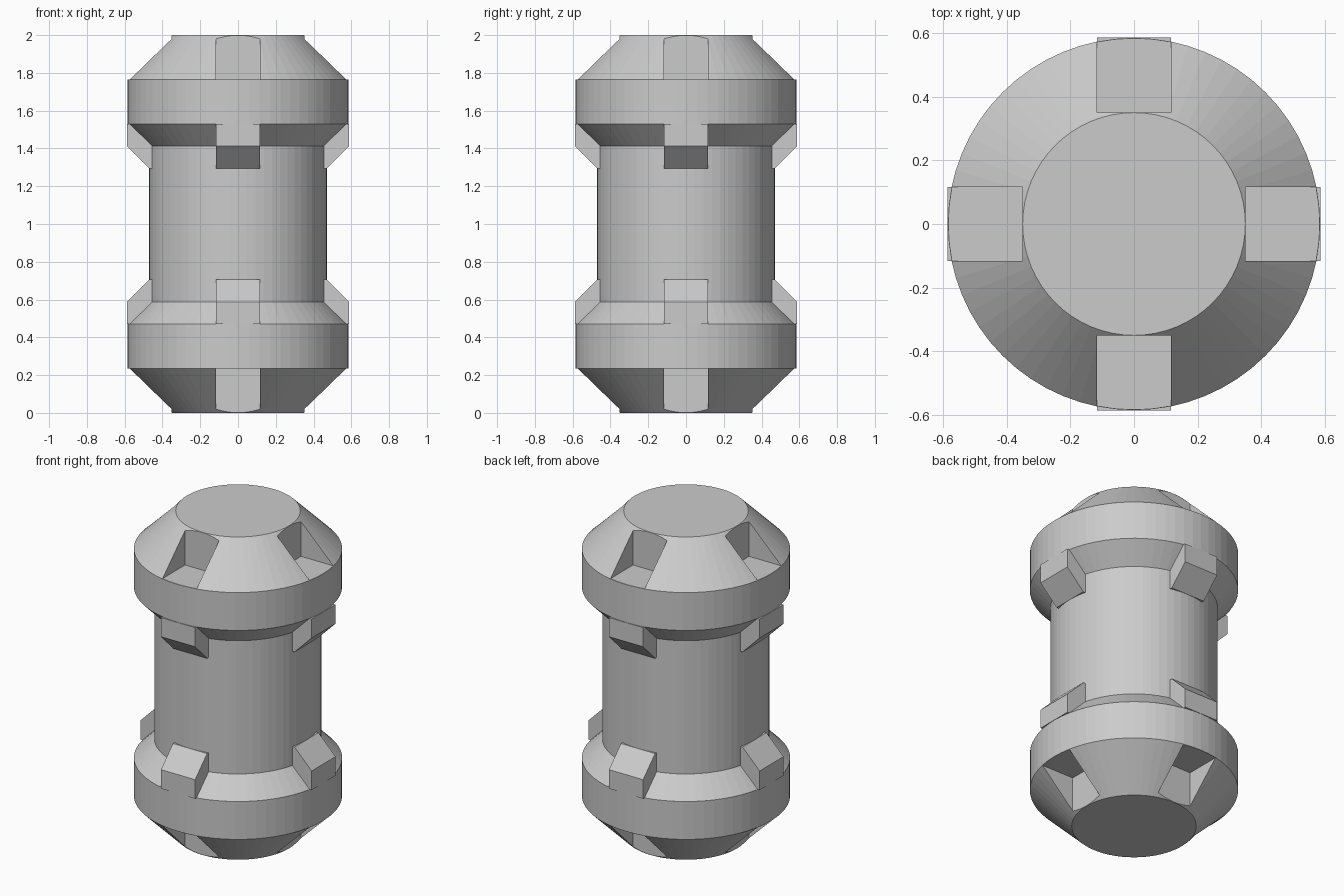
import bpy, bmesh
from math import cos, sin, pi

if "Cube" in bpy.data.objects:
    bpy.data.objects.remove(bpy.data.objects["Cube"])

SIDES = 64
HALF_W = 0.117   # half width of notches and lugs
H = 2.0


def make_object(name, bm):
    bmesh.ops.recalc_face_normals(bm, faces=bm.faces)
    mesh = bpy.data.meshes.new(name)
    bm.to_mesh(mesh)
    bm.free()
    obj = bpy.data.objects.new(name, mesh)
    bpy.context.collection.objects.link(obj)
    return obj


def lathe(name, profile):
    bm = bmesh.new()
    rings = [[bm.verts.new((r * cos(2 * pi * i / SIDES), r * sin(2 * pi * i / SIDES), z))
              for i in range(SIDES)] for r, z in profile]
    for a, b in zip(rings, rings[1:]):
        for i in range(SIDES):
            j = (i + 1) % SIDES
            bm.faces.new((a[i], a[j], b[j], b[i]))
    bm.faces.new(rings[0])
    bm.faces.new(rings[-1])
    return make_object(name, bm)


def radial_prisms(name, section):
    """Extrude a (radius, z) section sideways, 4 times around, at top and bottom."""
    bm = bmesh.new()
    for flip in (False, True):
        for k in range(4):
            c, s = cos(k * pi / 2), sin(k * pi / 2)
            ends = [[bm.verts.new((r * c - w * s, r * s + w * c, H - z if flip else z))
                     for r, z in section] for w in (-HALF_W, HALF_W)]
            a, b = ends
            bm.faces.new(a)
            bm.faces.new(b)
            for i in range(len(a)):
                j = (i + 1) % len(a)
                bm.faces.new((a[i], a[j], b[j], b[i]))
    return make_object(name, bm)


# Barrel body with a bevelled collar at each end
half = [(0.35, 0), (0.585, 0.235), (0.585, 0.47), (0.47, 0.587)]
body = lathe("barrel_body", half + [(r, H - z) for r, z in reversed(half)])

# Square notches in the end bevels
cutter = radial_prisms("notch_cutter", [(0.351, 1.766), (0.7, 1.766), (0.7, 2.1), (0.351, 2.1)])
cutter.hide_render = True
cutter.display_type = 'WIRE'
cut = body.modifiers.new("notches", 'BOOLEAN')
cut.operation = 'DIFFERENCE'
cut.solver = 'EXACT'
cut.object = cutter

# Lugs under each collar with a sloped end
radial_prisms("collar_lugs", [(0.40, 1.53), (0.587, 1.53), (0.587, 1.412), (0.47, 1.295), (0.40, 1.295)])
